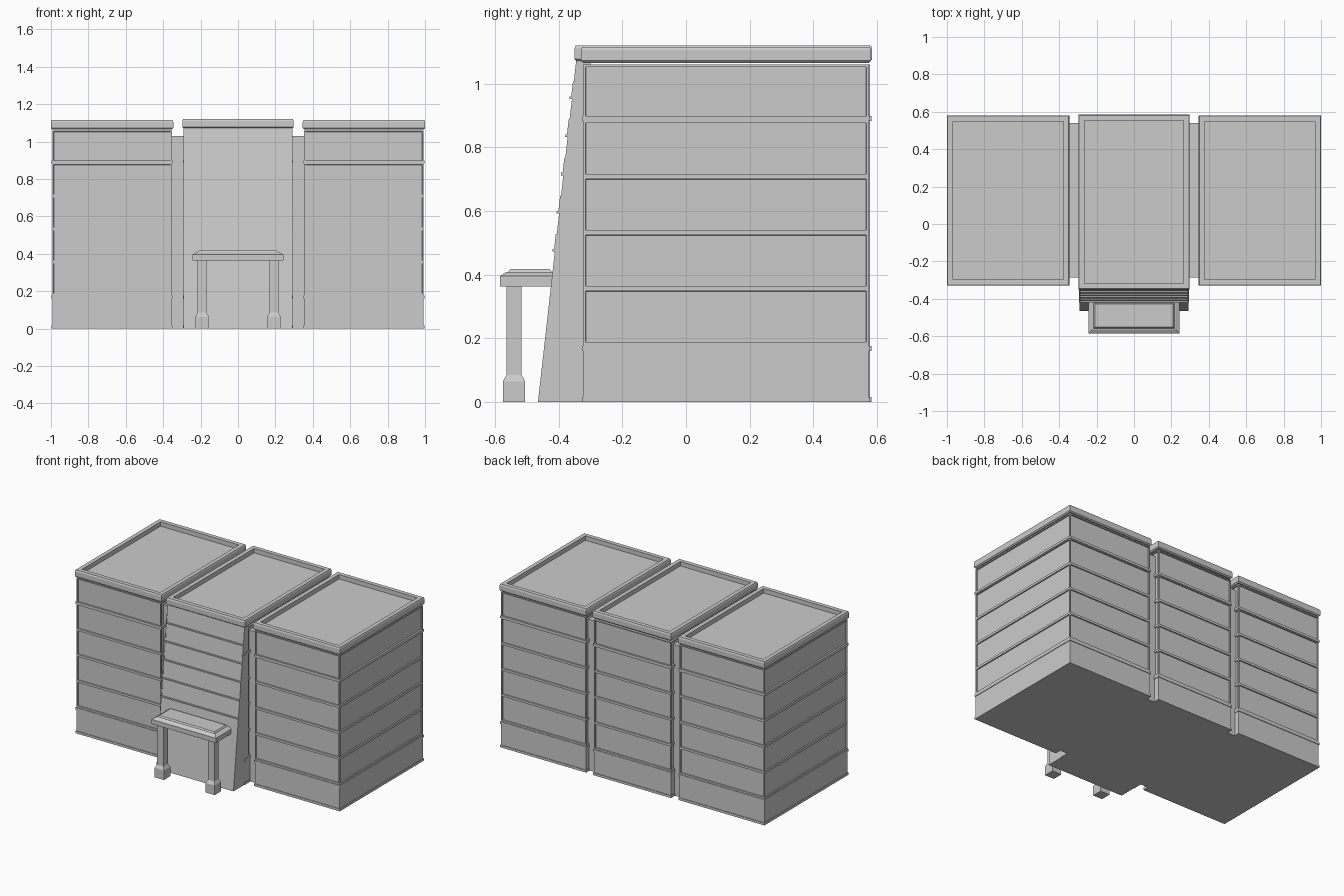
import bpy, bmesh
from mathutils import Vector

cube = bpy.data.objects.get("Cube")
if cube:
    bpy.data.objects.remove(cube, do_unlink=True)

grey = bpy.data.materials.new("light_grey")
grey.use_nodes = True
grey.diffuse_color = (0.6, 0.6, 0.6, 1)
grey.node_tree.nodes["Principled BSDF"].inputs["Base Color"].default_value = (0.6, 0.6, 0.6, 1)


def finish(name, bm):
    bmesh.ops.recalc_face_normals(bm, faces=bm.faces)
    mesh = bpy.data.meshes.new(name)
    bm.to_mesh(mesh)
    bm.free()
    mesh.materials.append(grey)
    obj = bpy.data.objects.new(name, mesh)
    bpy.context.collection.objects.link(obj)
    return obj


def stack(bm, rect, tiers):
    """Loft a rectangle through (height, inset) tiers and cap both ends."""
    x0, x1, y0, y1 = rect
    rings = []
    for z, i in tiers:
        corners = ((x0 + i, y0 + i), (x1 - i, y0 + i), (x1 - i, y1 - i), (x0 + i, y1 - i))
        rings.append([bm.verts.new((x, y, z)) for x, y in corners])
    walls = []
    for a, b in zip(rings, rings[1:]):
        walls.append([bm.faces.new((a[k], a[(k + 1) % 4], b[(k + 1) % 4], b[k])) for k in range(4)])
    bm.faces.new(rings[0][::-1])
    bm.faces.new(rings[-1])
    return walls


def tiered(name, rect, tiers):
    bm = bmesh.new()
    stack(bm, rect, tiers)
    return finish(name, bm)


BASE, PITCH, FLOORS = 0.18, 0.176, 5


def tower(name, rect, top):
    # Body with a plain base and rows of sunken panels
    bm = bmesh.new()
    levels = [0] + [BASE + PITCH * k for k in range(FLOORS + 1)]
    walls = stack(bm, rect, [(z, 0) for z in levels])
    panels = [f for row in walls[1:] for f in row]
    bmesh.ops.recalc_face_normals(bm, faces=bm.faces)
    bmesh.ops.inset_individual(bm, faces=panels, thickness=0.011, depth=0)
    bmesh.ops.inset_individual(bm, faces=panels, thickness=0.001, depth=-0.008)
    finish(name + "_body", bm)
    # Thin raised bands
    for label, z in (("foot", 0), ("base", 0.16), ("upper", 0.882)):
        tiered(f"{name}_{label}_band", rect, [(z, -0.004), (z + 0.016, -0.004)])
    # Cornice with a sunken roof
    tiered(name + "_cornice", rect,
           [(top - 0.05, 0), (top - 0.043, -0.007), (top - 0.01, -0.007), (top, -0.003),
            (top, 0.025), (top - 0.03, 0.025)])


for side, s in (("left", 1), ("right", -1)):
    tower(side + "_tower", (*sorted((0.353 * s, 0.993 * s)), -0.323, 0.574), 1.115)
    # Set-back link between the towers
    tiered(side + "_link", (*sorted((0.27 * s, 0.37 * s)), -0.285, 0.54), [(0, 0), (1.03, 0)])

tower("centre_tower", (-0.29, 0.29, -0.343, 0.578), 1.12)


# Sloping front of the centre tower
def slope_y(z):
    return -0.465 + z * 0.112


def extrude_x(name, x0, x1, profile):
    bm = bmesh.new()
    face = bm.faces.new([bm.verts.new((x0, y, z)) for y, z in profile])
    out = bmesh.ops.extrude_face_region(bm, geom=[face])
    bmesh.ops.translate(bm, vec=Vector((x1 - x0, 0, 0)),
                        verts=[v for v in out["geom"] if isinstance(v, bmesh.types.BMVert)])
    return finish(name, bm)


extrude_x("sloping_front", -0.291, 0.291,
          [(slope_y(0), 0), (slope_y(1.075), 1.075), (-0.3, 1.075), (-0.3, 0)])


def slope_strip(name, x0, x1, z0, z1, out):
    extrude_x(name, x0, x1, [(slope_y(z0) - out, z0), (slope_y(z1) - out, z1),
                             (slope_y(z1) + 0.01, z1), (slope_y(z0) + 0.01, z0)])


# Ledges with short upturned ends
for k in range(5):
    z = 0.472 + 0.12 * k
    slope_strip(f"front_ledge_{k + 1}", -0.293, 0.293, z, z + 0.008, 0.008)
    for side, s in (("left", 1), ("right", -1)):
        slope_strip(f"front_ledge_{side}_end_{k + 1}", *sorted((0.287 * s, 0.293 * s)),
                    z, z + 0.055, 0.003)

# Bench seat and two front legs
tiered("bench_seat", (-0.243, 0.243, -0.585, -0.395),
       [(0.363, 0), (0.395, 0), (0.409, 0.022), (0.409, 0.027), (0.418, 0.034)])
for side, x in (("left", 0.192), ("right", -0.192)):
    tiered(f"bench_{side}_leg", (x - 0.035, x + 0.035, -0.575, -0.505),
           [(0, 0), (0.065, 0), (0.085, 0.011), (0.37, 0.011)])
